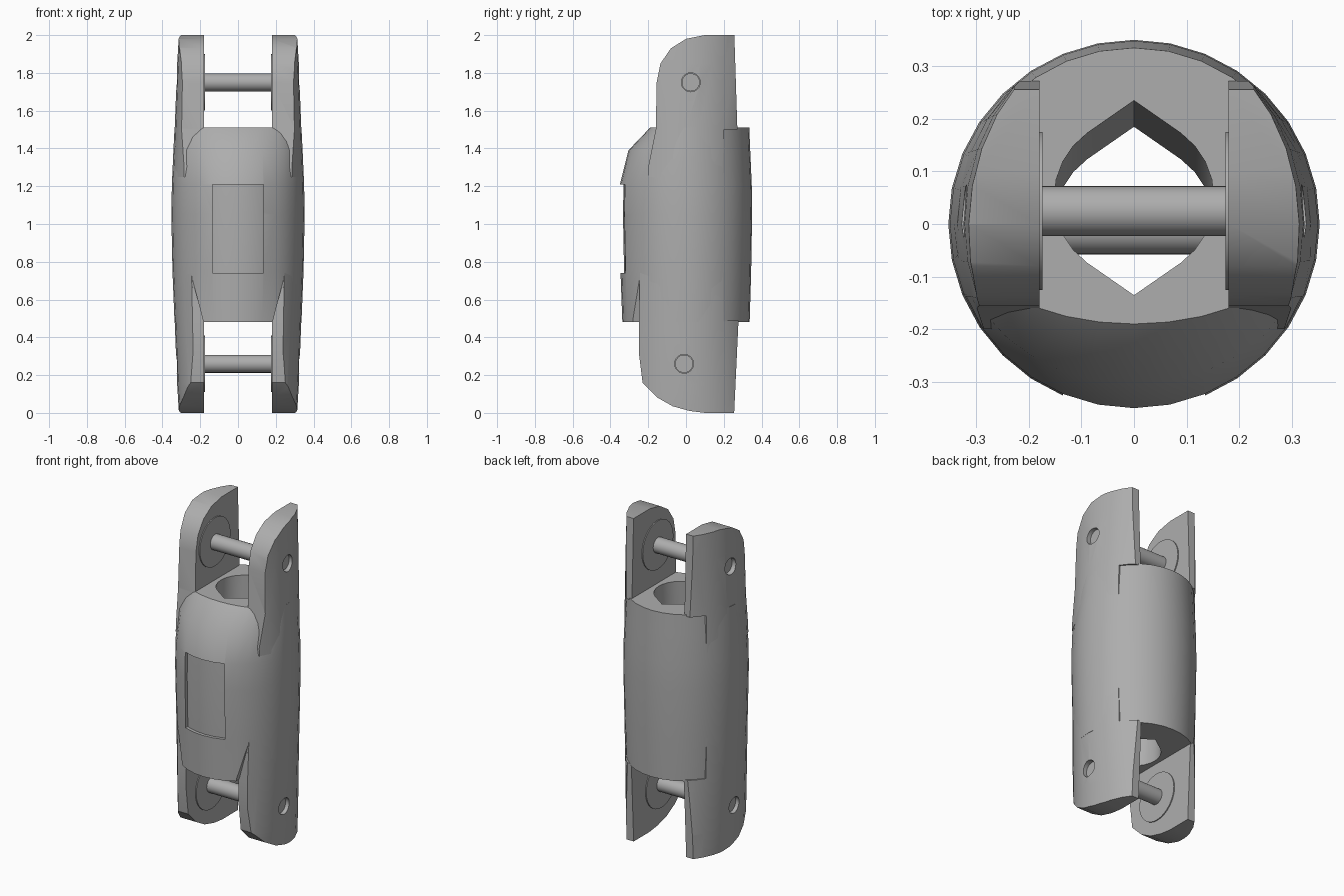
import bpy, bmesh, math
from mathutils import Vector

if "Cube" in bpy.data.objects:
    bpy.data.objects.remove(bpy.data.objects["Cube"], do_unlink=True)

metal = bpy.data.materials.new("grey_metal")
GREY = (0.42, 0.42, 0.42, 1)
metal.use_nodes = True
metal.diffuse_color = GREY
metal.node_tree.nodes["Principled BSDF"].inputs["Base Color"].default_value = GREY


def skin(name, rings):
    """Closed solid from a stack of equal-length point rings."""
    bm = bmesh.new()
    loops = [[bm.verts.new(p) for p in ring] for ring in rings]
    n = len(loops[0])
    for a, b in zip(loops, loops[1:]):
        for i in range(n):
            j = (i + 1) % n
            bm.faces.new((a[i], a[j], b[j], b[i]))
    bm.faces.new(loops[0])
    bm.faces.new(loops[-1])
    bmesh.ops.recalc_face_normals(bm, faces=bm.faces)
    me = bpy.data.meshes.new(name)
    bm.to_mesh(me)
    bm.free()
    ob = bpy.data.objects.new(name, me)
    bpy.context.collection.objects.link(ob)
    me.materials.append(metal)
    return ob


def barrel(name, sections, scale=1.0, n=32):
    """Oval stack; each section is z, half width, back depth, front depth."""
    rings = []
    for z, rx, back, front in sections:
        ring = []
        for i in range(n):
            a = math.tau * i / n
            s = math.sin(a)
            ring.append((rx * scale * math.cos(a), s * scale * (back if s > 0 else front), z))
        rings.append(ring)
    return skin(name, rings)


def prism_x(name, outline, x0, x1):
    return skin(name, [[(x, y, z) for y, z in outline] for x in (x0, x1)])


def prism_y(name, outline, y0, y1):
    return skin(name, [[(x, y, z) for x, z in outline] for y in (y0, y1)])


def disc_x(name, y, z, r, x0, x1, n=24):
    pts = [(y + r * math.cos(math.tau * i / n), z + r * math.sin(math.tau * i / n)) for i in range(n)]
    return prism_x(name, pts, x0, x1)


def cut(ob, tool, operation="DIFFERENCE"):
    mod = ob.modifiers.new("cut", "BOOLEAN")
    mod.operation, mod.solver, mod.object = operation, "EXACT", tool
    dg = bpy.context.evaluated_depsgraph_get()
    me = bpy.data.meshes.new_from_object(ob.evaluated_get(dg))
    ob.modifiers.clear()
    ob.data = me
    bpy.data.objects.remove(tool, do_unlink=True)


def smooth(ob):
    bpy.ops.object.select_all(action="DESELECT")
    ob.select_set(True)
    bpy.context.view_layer.objects.active = ob
    bpy.ops.object.shade_smooth_by_angle(angle=math.radians(30))


# Main barrel with its sloped front shoulder
BODY = [(0.48, .336, .337, .337), (0.75, .347, .345, .347), (1.05, .353, .35, .353),
        (1.21, .35, .348, .35), (1.39, .342, .34, .305), (1.51, .336, .335, .19)]
body = barrel("body", BODY)

# Teardrop bore, leaning slightly through the body
bore = [(0.0, .185)]
for side in (1, -1):
    for i in range(9):
        a = side * math.radians(54 - 13.5 * i)
        bore.append((side * .152 * math.cos(a), .152 * math.sin(a)))
    if side == 1:
        bore.append((0.0, -.185))
cut(body, skin("bore_cutter", [[(x, y + c, z) for x, y in bore]
                               for z, c in ((0.40, -.004), (1.60, .054))]))

# Shallow curved panel recess on the front
panel = prism_y("panel_cutter", [(-.135, .74), (.135, .74), (.135, 1.21), (-.135, 1.21)], -.5, -.2)
cut(panel, barrel("panel_floor", BODY, .945))
cut(body, panel)

# Slanted steps beside the lower fork
for s in (1, -1):
    cut(body, prism_y("step_cutter", [(s * .18, .47), (s * .25, .74), (s * .42, .74), (s * .42, .47)],
                      -.5, -.246))
smooth(body)

# Fork arms: oval shell clipped to a side outline
UPPER = [(1.25, .345, .35, .36), (1.51, .335, .36, .36), (1.85, .322, .37, .37), (2.0, .313, .375, .37)]
LOWER = [(0.0, .313, .375, .37), (0.15, .322, .37, .37), (0.48, .335, .355, .36), (0.74, .344, .35, .35)]
UPPER_SIDE = [(.2, 1.25), (.2, 1.5), (.272, 1.5), (.256, 2.0), (.1, 2.0), (.0, 1.98), (-.08, 1.93),
              (-.135, 1.85), (-.155, 1.75), (-.16, 1.5), (-.2, 1.3), (-.2, 1.25)]
LOWER_SIDE = [(.2, .74), (.2, .49), (.278, .49), (.255, 0), (.1, 0), (.02, .01), (-.07, .035),
              (-.15, .08), (-.23, .16), (-.25, .32), (-.25, .48), (-.244, .74)]
PINS = {"upper": (.025, 1.75), "lower": (-.01, .26)}

for level, shell, side in (("upper", UPPER, UPPER_SIDE), ("lower", LOWER, LOWER_SIDE)):
    y, z = PINS[level]
    for hand, s in (("left", 1), ("right", -1)):
        arm = barrel(f"{level}_{hand}_arm", shell)
        cut(arm, prism_x("side_cutter", side, s * .18, s * .5), "INTERSECT")
        cut(arm, disc_x("hole_cutter", y, z, .05, s * .1, s * .5))
        smooth(arm)
        # Thin round pad on the inner face of the arm
        smooth(disc_x(f"{level}_{hand}_pad", y, z, .15, s * .174, s * .182, 32))
    # Cross pin, ending just inside the arms
    smooth(disc_x(f"{level}_pin", y, z, .0475, -.3, .3))
